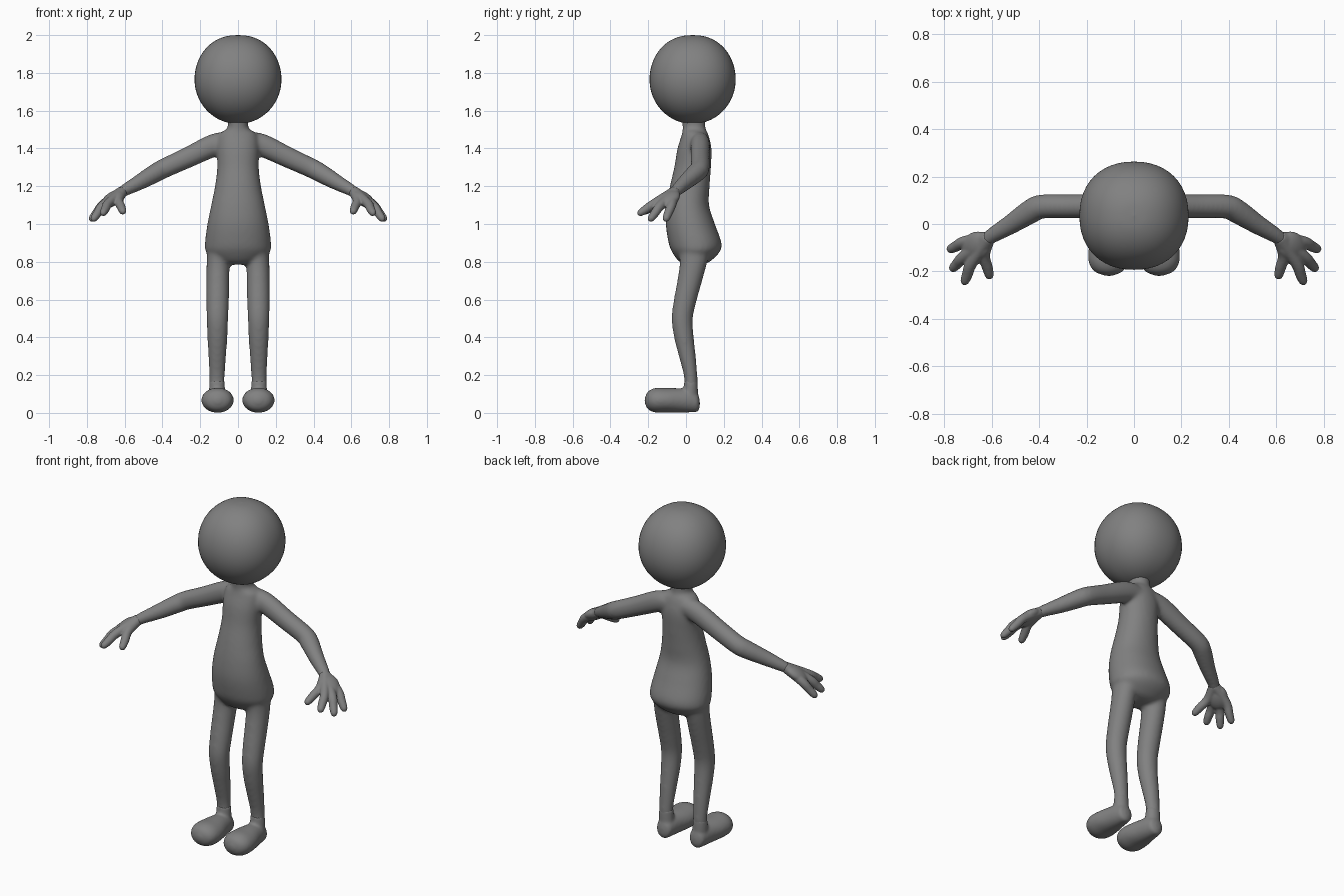
import bpy, bmesh, math
from mathutils import Vector as V

if "Cube" in bpy.data.objects:
    bpy.data.objects.remove(bpy.data.objects["Cube"])

grey = bpy.data.materials.new("plain grey")
grey.diffuse_color = (0.22, 0.22, 0.22, 1)
grey.use_nodes = True
grey.node_tree.nodes["Principled BSDF"].inputs["Base Color"].default_value = grey.diffuse_color


def spline(rows, steps=6):
    """Catmull-Rom interpolation through rows of numbers."""
    p = [rows[0]] + list(rows) + [rows[-1]]
    out = []
    for i in range(1, len(p) - 2):
        for k in range(steps):
            t = k / steps
            out.append([0.5 * (2 * b + (c - a) * t + (2 * a - 5 * b + 4 * c - d) * t * t
                               + (3 * b - a - 3 * c + d) * t ** 3)
                        for a, b, c, d in zip(p[i - 1], p[i], p[i + 1], p[i + 2])])
    return out + [list(rows[-1])]


def loft(bm, rows, frame=None, side=1, power=2.0, n=32):
    """Rows are x, y, z, half width, half depth; frame fixes the ring axes."""
    rows = spline(rows)
    rings = []
    for i, (x, y, z, a, b) in enumerate(rows):
        if frame:
            u, w = frame
        else:
            t = V(rows[min(i + 1, len(rows) - 1)][:3]) - V(rows[max(i - 1, 0)][:3])
            u = t.cross(V((0, 0, 1))).normalized()
            w = u.cross(t).normalized()
        ring = []
        for k in range(n):
            c, s = math.cos(2 * math.pi * k / n), math.sin(2 * math.pi * k / n)
            c = math.copysign(abs(c) ** (2 / power), c)
            s = math.copysign(abs(s) ** (2 / power), s)
            q = V((x, y, z)) + u * (max(a, .002) * c) + w * (max(b, .002) * s)
            ring.append(bm.verts.new((q.x * side, q.y, q.z)))
        rings.append(ring)
    for r0, r1 in zip(rings, rings[1:]):
        for k in range(n):
            bm.faces.new((r0[k], r0[(k + 1) % n], r1[(k + 1) % n], r1[k]))
    bm.faces.new(rings[0])
    bm.faces.new(rings[-1])


def finish(bm, name, voxel=None, smooth=0):
    bmesh.ops.recalc_face_normals(bm, faces=bm.faces)
    me = bpy.data.meshes.new(name)
    bm.to_mesh(me)
    bm.free()
    me.materials.append(grey)
    for f in me.polygons:
        f.use_smooth = True
    ob = bpy.data.objects.new(name, me)
    bpy.context.collection.objects.link(ob)
    if voxel:  # fuse the overlapping pieces into one soft skin
        r = ob.modifiers.new("fuse", 'REMESH')
        r.mode, r.voxel_size, r.use_smooth_shade = 'VOXEL', voxel, True
        s = ob.modifiers.new("soften", 'SMOOTH')
        s.factor, s.iterations = 0.5, smooth
    return ob


X, Y, Z = V((1, 0, 0)), V((0, 1, 0)), V((0, 0, 1))

# head: slightly squared ball with a narrower chin
bm = bmesh.new()
rows = []
for i in range(17):
    a = -math.pi / 2 + math.pi * i / 16
    c, s = max(math.cos(a), 0), math.sin(a)
    r = c ** (0.9 if s > 0 else 1.0)
    rows.append((0, 0.035, 1.765 + 0.235 * s, 0.23 * r, 0.228 * r))
loft(bm, rows, (X, Y), power=2.2, n=48)
finish(bm, "head")

# body: torso with neck, arms and legs
bm = bmesh.new()
loft(bm, [(0, .04, 1.58, .062, .065), (0, .042, 1.51, .055, .06), (0, .048, 1.475, .10, .07),
          (0, .045, 1.40, .112, .09), (0, .035, 1.30, .110, .097), (0, .02, 1.20, .122, .105),
          (0, .01, 1.10, .142, .112), (0, .023, 1.00, .162, .13), (0, .048, .90, .175, .14),
          (0, .052, .85, .168, .125), (0, .045, .80, .11, .08), (0, .045, .785, .05, .04)],
     (X, Y), power=2.1)
for s in (1, -1):
    loft(bm, [(.03, .07, 1.435, .05, .05), (.12, .075, 1.42, .052, .06), (.27, .075, 1.35, .051, .055),
              (.39, .073, 1.295, .051, .052), (.44, .05, 1.268, .051, .05),
              (.52, -.002, 1.222, .042, .042), (.60, -.05, 1.178, .033, .032),
              (.64, -.08, 1.15, .028, .026)], side=s)
    loft(bm, [(.10, .05, .92, .06, .09), (.105, .04, .80, .061, .073), (.107, .02, .70, .061, .066),
              (.108, -.003, .60, .06, .061), (.109, -.02, .50, .057, .056), (.109, -.011, .40, .053, .052),
              (.11, .007, .30, .047, .045), (.111, .024, .20, .041, .036), (.111, .027, .13, .040, .035),
              (.110, .025, .05, .044, .038)], (X, Y), side=s)
finish(bm, "body", 0.01, 10)

for s, label in ((1, "left"), (-1, "right")):
    # foot: narrow heel, wide rounded toe, ankle collar
    bm = bmesh.new()
    loft(bm, [(.108, .073, .05, .012, .018), (.108, .062, .054, .04, .047), (.108, .03, .063, .052, .06),
              (.108, -.03, .066, .066, .064), (.108, -.10, .067, .083, .065), (.108, -.16, .067, .083, .065),
              (.107, -.20, .066, .06, .048), (.107, -.219, .065, .012, .012)], (X, Z), side=s)
    loft(bm, [(.109, .02, .06, .045, .045), (.111, .025, .13, .042, .038), (.111, .026, .17, .04, .035)],
         (X, Y), side=s)
    finish(bm, label + "_foot", 0.008, 6)

    # hand: flattened palm, three fingers and a thumb
    bm = bmesh.new()
    along = V((.10, -.09, -.09)).normalized()
    across = V((.08, .05, -.03))
    across = (across - along * across.dot(along)).normalized()
    flat = across.cross(along)
    mid = V((.665, -.095, 1.132))
    palm = []
    for i in range(9):
        a = math.pi * i / 8
        palm.append((*(mid - along * .075 * math.cos(a)), .06 * math.sin(a), .033 * math.sin(a)))
    loft(bm, palm, (across, flat), side=s)
    wrist = (.615, -.06, 1.17, .03, .03)
    for knuckle, tip in (((.712, -.075, 1.105), (.772, -.105, 1.03)),
                         ((.715, -.135, 1.098), (.762, -.185, 1.03)),
                         ((.685, -.165, 1.11), (.713, -.24, 1.06)),
                         ((.632, -.13, 1.125), (.610, -.215, 1.068))):
        k, t = V(knuckle), V(tip)
        d = (t - k).normalized()
        loft(bm, [wrist, (*k, .025, .025), (*k.lerp(t, .6), .023, .023), (*t, .019, .019),
                  (*(t + d * .014), .012, .012), (*(t + d * .02), .002, .002)], side=s, n=20)
    finish(bm, label + "_hand", 0.005, 5)
